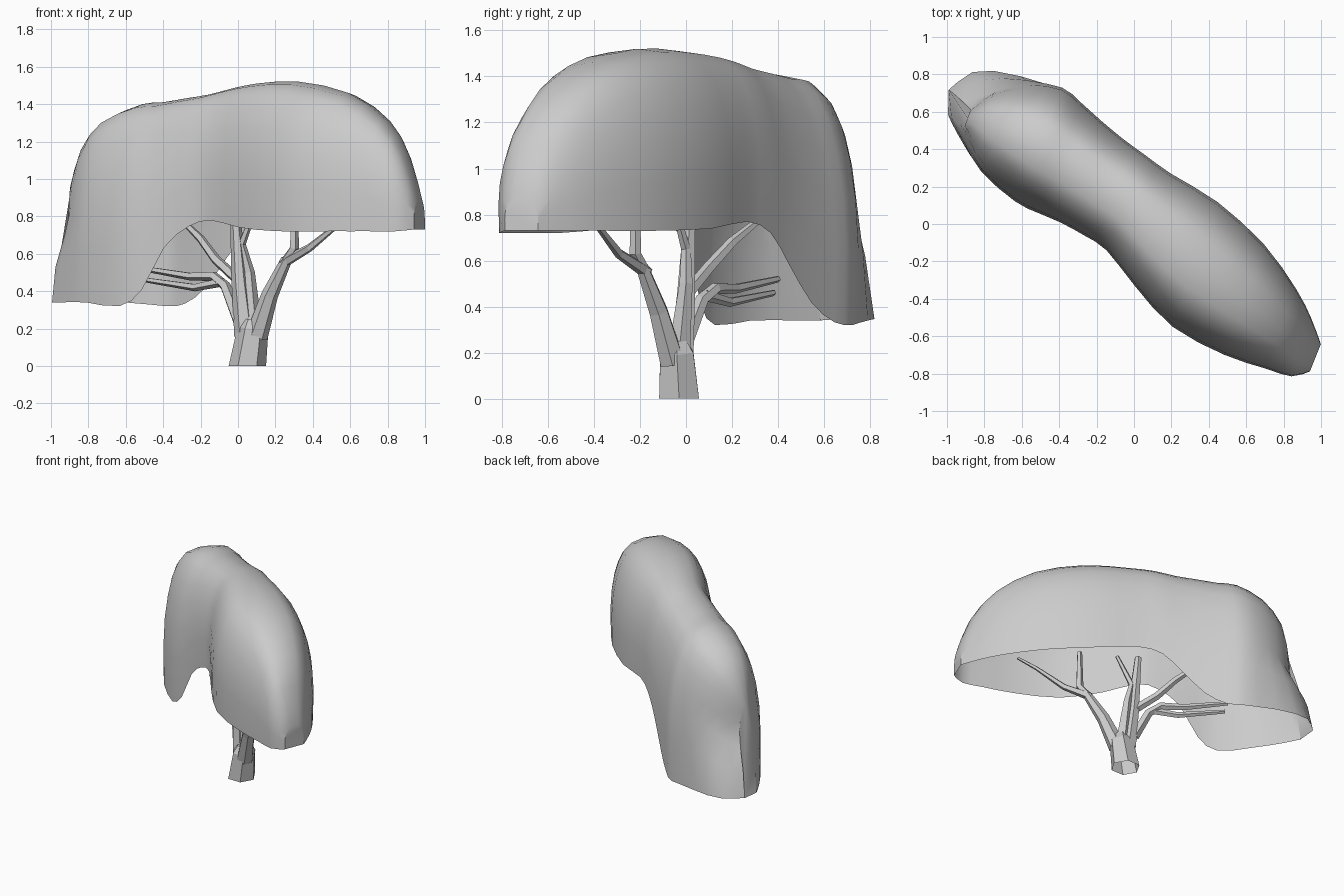
import bpy
import bmesh
import math
from mathutils import Vector

cube = bpy.data.objects.get("Cube")
if cube:
    bpy.data.objects.remove(cube, do_unlink=True)

grey = bpy.data.materials.new("plain grey")
grey.use_nodes = True
grey.diffuse_color = (0.6, 0.6, 0.6, 1)
grey.node_tree.nodes["Principled BSDF"].inputs["Base Color"].default_value = (0.6, 0.6, 0.6, 1)


def make_object(name, bm, smooth_angle=None):
    bmesh.ops.recalc_face_normals(bm, faces=bm.faces)
    mesh = bpy.data.meshes.new(name)
    bm.to_mesh(mesh)
    bm.free()
    mesh.materials.append(grey)
    obj = bpy.data.objects.new(name, mesh)
    bpy.context.collection.objects.link(obj)
    if smooth_angle is not None:
        bpy.ops.object.select_all(action="DESELECT")
        bpy.context.view_layer.objects.active = obj
        obj.select_set(True)
        bpy.ops.object.shade_smooth_by_angle(angle=math.radians(smooth_angle))


def bridge(bm, rings, closed):
    """Join neighbouring rows of vertices with quads."""
    for low, high in zip(rings, rings[1:]):
        count = len(low)
        for i in range(count if closed else count - 1):
            j = (i + 1) % count
            bm.faces.new((low[i], low[j], high[j], high[i]))


def clamp(value):
    return min(1, max(0, value))


# Canopy: arches across the long diagonal, as front foot, back foot and crown height
ARCHES = [
    ((-.91, .51, .34), (-.87, .62, .35), .97),
    ((-.89, .42, .34), (-.74, .72, .35), 1.17),
    ((-.82, .27, .34), (-.55, .76, .34), 1.32),
    ((-.64, .11, .32), (-.38, .74, .32), 1.4),
    ((-.52, .05, .41), (-.28, .66, .33), 1.41),
    ((-.40, .00, .64), (-.17, .56, .41), 1.43),
    ((-.27, -.07, .75), (-.05, .46, .58), 1.45),
    ((-.15, -.15, .78), (.06, .38, .72), 1.48),
    ((.00, -.34, .74), (.20, .28, .77), 1.51),
    ((.20, -.56, .72), (.45, .13, .74), 1.52),
    ((.48, -.71, .72), (.70, -.10, .73), 1.46),
    ((.70, -.78, .72), (.87, -.34, .73), 1.32),
    ((.84, -.82, .72), (.95, -.50, .73), 1.14),
    ((.94, -.79, .73), (1.0, -.64, .73), .89),
]
STEPS = 14


def spline(keys, parts):
    """Smooth curve through the keys, with extra points between them."""
    curve = []
    for i in range(len(keys) - 1):
        a, b = keys[max(i - 1, 0)], keys[i]
        c, d = keys[i + 1], keys[min(i + 2, len(keys) - 1)]
        for k in range(parts):
            t = k / parts
            curve.append(b + (c - a) * (t / 2) + (a * 2 - b * 5 + c * 4 - d) * (t * t / 2)
                         + (b * 3 - a - c * 3 + d) * (t ** 3 / 2))
    return curve + [keys[-1]]


def arch_point(arch, step):
    front, back, crown = Vector(arch[:3]), Vector(arch[3:6]), arch[6]
    angle = math.pi * step / STEPS
    rise = max(0, math.sin(angle)) ** 0.8
    side = math.cos(angle)
    # Sides are full, with a slight tuck toward the rim
    across = math.copysign(abs(side) ** 0.7, side) * (1 - 0.05 * clamp(1 - rise / 0.45))
    foot = front.lerp(back, (1 - across) / 2)
    point = Vector((foot.x, foot.y, foot.z + (crown - foot.z) * rise))
    # The low end flares outward near its rim
    flare = clamp((0.75 - point.z) / 0.28) * clamp((-point.x - 0.45) / 0.25)
    return point + Vector((-0.12, 0.1, 0)) * flare * clamp((point.y - 0.3) / 0.3)


bm = bmesh.new()
keys = [Vector((*front, *back, crown)) for front, back, crown in ARCHES]
rows = [[bm.verts.new(arch_point(arch, s)) for s in range(STEPS + 1)] for arch in spline(keys, 2)]
bridge(bm, rows, closed=False)
bm.faces.new(rows[0])
bm.faces.new(rows[-1])
make_object("canopy", bm, 35)


def limb(name, path, radii, sides=6):
    """Tapering faceted tube along a path, open at its foot."""
    points = [Vector(p) for p in path]
    up = Vector((0, 0, 1))
    bm = bmesh.new()
    rings = []
    for i, point in enumerate(points):
        along = points[min(i + 1, len(points) - 1)] - points[max(i - 1, 0)]
        turn = up.rotation_difference(up if point.z == 0 else along)
        ring = []
        for k in range(sides):
            a = math.tau * k / sides
            offset = Vector((math.cos(a), math.sin(a), 0)) * radii[i]
            ring.append(bm.verts.new(point + turn @ offset))
        rings.append(ring)
    bridge(bm, rings, closed=True)
    bm.faces.new(rings[-1])
    make_object(name, bm)


# Trunk and its main upright stem
limb("trunk", [(.05, -.03, 0), (.08, -.04, .2), (.08, -.04, .25)], [.1, .083, .05])
limb("main_stem", [(.04, -.02, .16), (.01, 0, .45), (-.02, .02, .87)], [.06, .045, .024])

# Front bough with its two twigs
limb("front_bough", [(.1, -.06, .16), (.17, -.12, .38), (.26, -.19, .57)], [.06, .045, .03])
limb("front_upright_twig", [(.25, -.18, .55), (.3, -.22, .63), (.3, -.22, .9)], [.03, .027, .018], 5)
limb("front_outer_twig", [(.24, -.17, .55), (.38, -.29, .63), (.54, -.39, .76), (.64, -.47, .84)],
     [.03, .022, .014, .01], 5)

# Inner bough
limb("inner_bough", [(.08, -.03, .2), (.06, 0, .5), (.02, 0, .65), (.06, -.03, .76), (.1, -.06, .87)],
     [.05, .03, .022, .017, .013], 5)

# Back boughs reaching into the low end
limb("upper_back_bough", [(0, .01, .46), (-.12, .1, .57), (-.2, .2, .68), (-.29, .31, .77)],
     [.03, .027, .023, .016], 5)
limb("low_back_bough", [(0, 0, .25), (-.07, .07, .43), (-.13, .13, .48), (-.26, .22, .48), (-.5, .4, .52)],
     [.035, .03, .027, .022, .015], 5)
limb("low_back_twig", [(-.08, .08, .45), (-.23, .19, .42), (-.49, .38, .46)], [.025, .021, .014], 5)
